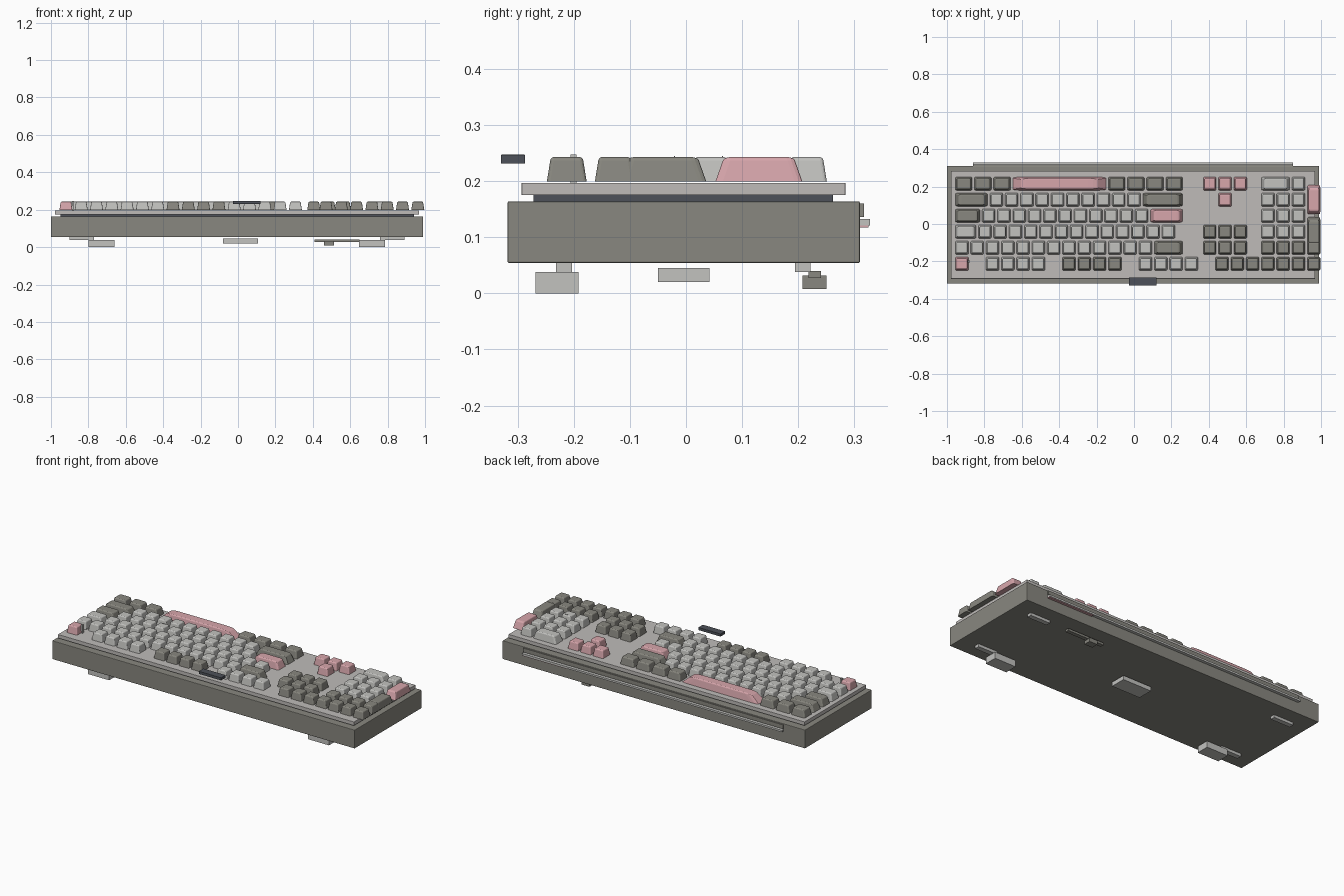
import bpy, bmesh

cube = bpy.data.objects.get("Cube")
if cube:
    bpy.data.objects.remove(cube, do_unlink=True)


def material(name, rgb):
    m = bpy.data.materials.new(name)
    m.use_nodes = True
    m.diffuse_color = (*rgb, 1)
    m.node_tree.nodes["Principled BSDF"].inputs["Base Color"].default_value = (*rgb, 1)
    return m


OLIVE = material("olive grey", (0.25, 0.245, 0.215))
PLATE = material("plate grey", (0.52, 0.50, 0.485))
LIGHT = material("light grey", (0.54, 0.54, 0.52))
PINK = material("dusty pink", (0.68, 0.38, 0.41))
SLATE = material("dark slate", (0.075, 0.083, 0.10))


def finish(name, bm, mat):
    mesh = bpy.data.meshes.new(name)
    bm.to_mesh(mesh)
    bm.free()
    mesh.materials.append(mat)
    return mesh


def place(name, mesh):
    obj = bpy.data.objects.new(name, mesh)
    bpy.context.collection.objects.link(obj)
    return obj


def box(name, xs, ys, zs, mat, bevel=0):
    """Box from its (low, high) range on each axis."""
    bm = bmesh.new()
    bmesh.ops.create_cube(bm, size=1)
    for v in bm.verts:
        v.co = [(a + b) / 2 + c * (b - a) for c, (a, b) in zip(v.co, (xs, ys, zs))]
    if bevel:
        bmesh.ops.bevel(bm, geom=bm.edges[:], offset=bevel, segments=2,
                        profile=0.5, affect='EDGES')
    return place(name, finish(name, bm, mat))


# Case, gasket and switch plate
box("case", (-1, 0.99), (-0.318, 0.31), (0.054, 0.164), OLIVE, 0.003)
box("gasket", (-0.95, 0.94), (-0.272, 0.262), (0.162, 0.176), SLATE)
box("switch_plate", (-0.979, 0.968), (-0.293, 0.284), (0.175, 0.197), PLATE, 0.001)

# Keys: one tapered, rounded cap per colour, stretched to each key's size
UNIT, PITCH, GAP = 0.0818, 0.0856, 0.0125
LEFT, BACK = -0.961, 0.2155
BASE, TOP = 0.199, 0.243


def keycap(name, mat):
    bm = bmesh.new()
    bmesh.ops.create_cube(bm, size=1)
    for v in bm.verts:
        taper = 0.8 if v.co.z > 0 else 1
        v.co.x *= taper * (UNIT - GAP)
        v.co.y *= taper * 0.071
        v.co.z = (v.co.z + 0.5) * (TOP - BASE)
    edges = [e for e in bm.edges if any(v.co.z > 0.01 for v in e.verts)]
    bmesh.ops.bevel(bm, geom=edges, offset=0.006, segments=3,
                    profile=0.5, affect='EDGES')
    return finish(name, bm, mat)


CAPS = {"L": keycap("light_cap", LIGHT),
        "D": keycap("dark_cap", OLIVE),
        "P": keycap("pink_cap", PINK)}


def key(row, start, colour, width=1, depth=1):
    obj = place("key", CAPS[colour])
    obj.location = (LEFT + (start + width / 2) * UNIT, BACK - row * PITCH, BASE)
    obj.scale = ((width * UNIT - GAP) / (UNIT - GAP),
                 1 if depth == 1 else 0.155 / 0.071, 1)


def run(row, start, colours, width=1):
    """Neighbouring keys of one width; returns where the next key starts."""
    for c in colours:
        key(row, start, c, width)
        start += width
    return start


# Main block, from the space bar row to the function row
x = run(0, 0, "DDD", 1.25)
x = run(0, x, "P", 6.25)
run(0, x, "DDDD", 1.25)
x = run(1, run(1, 0, "D", 2.25), "L" * 10)
run(1, x, "D", 2.75)
x = run(2, run(2, 0, "D", 1.75), "L" * 11)
run(2, x, "P", 2.25)
run(3, run(3, 0, "L", 1.5), "L" * 13)
run(4, run(4, 0, "L" * 13), "D", 2)
run(5, 0, "P")
for start, colours in ((2, "LLLL"), (7, "DDDD"), (12, "LLLL")):
    run(5, start, colours)

# Arrow and navigation keys
run(0, 16.2, "PPP")
run(1, 17.2, "P")
run(3, 16.2, "DDD")
run(4, 16.2, "DDD")
run(5, 17, "DDD")

# Number pad with two tall keys on its outer column
run(0, 20, "L", 2)
run(0, 22, "L")
for row in (1, 2, 3):
    run(row, 20, "LLL")
run(4, 20, "DDDD")
run(5, 20, "DDDD")
key(1, 23, "P", depth=2)
key(3, 23, "D", depth=2)

# Homing bars and indicator lamp
for row, start in ((2, 4.75), (2, 7.75), (3, 21)):
    cx, cy = LEFT + (start + 0.5) * UNIT, BACK - row * PITCH + 0.021
    box("homing_bar", (cx - 0.012, cx + 0.012), (cy - 0.001, cy + 0.001),
        (0.24, 0.245), LIGHT)
box("indicator_lamp", (-0.888, -0.878), (-0.206, -0.195), (0.197, 0.247), LIGHT)

# Cable plug
box("cable_plug", (-0.027, 0.12), (-0.33, -0.287), (0.231, 0.247), SLATE, 0.001)

# Trim strips along the back
box("back_rail", (-0.86, 0.85), (0.308, 0.317), (0.136, 0.16), OLIVE)
box("back_strip", (-0.86, 0.85), (0.308, 0.328), (0.121, 0.132), LIGHT)
box("back_accent", (0.55, 0.85), (0.308, 0.325), (0.117, 0.121), PINK)

# Feet and their mounts
for side, lo, hi in (("right", -0.80, -0.66), ("left", 0.647, 0.786)):
    box(side + "_foot", (lo, hi), (-0.268, -0.192), (0, 0.038), LIGHT)
for side, lo, hi in (("right", -0.90, -0.77), ("left", 0.76, 0.89)):
    box(side + "_front_mount", (lo, hi), (-0.232, -0.203), (0.037, 0.055), LIGHT)
    box(side + "_rear_mount", (lo, hi), (0.194, 0.222), (0.038, 0.055), LIGHT)
box("centre_pad", (-0.08, 0.107), (-0.05, 0.042), (0.02, 0.045), LIGHT)

# Stand bar and catch underneath
box("stand_bar", (0.41, 0.65), (0.218, 0.241), (0.027, 0.04), OLIVE)
box("stand_catch", (0.46, 0.513), (0.208, 0.25), (0.008, 0.032), OLIVE)
